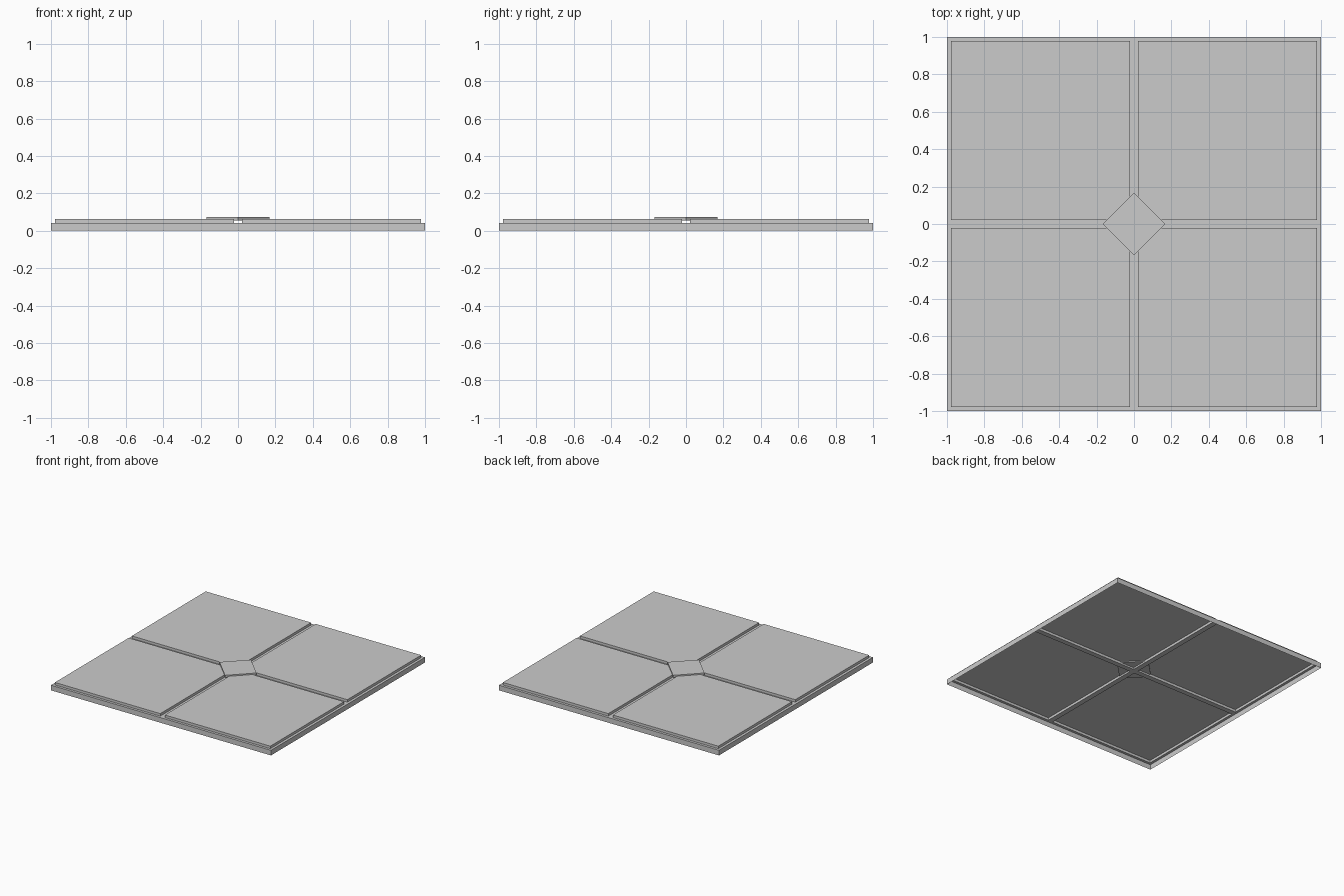
import bpy

if "Cube" in bpy.data.objects:
    bpy.data.objects.remove(bpy.data.objects["Cube"])

EDGE, OUT, GAP = 1.0, 0.979, 0.021            # plate edge, panel outer and inner limits
BASE_Z, PANEL_Z = 0.042, 0.0625               # plate top and panel top
DIAMOND_R, DIAMOND_LOW, DIAMOND_TOP = 0.168, 0.056, 0.073

grey = bpy.data.materials.new("stone grey")
grey.diffuse_color = (0.6, 0.6, 0.6, 1)
grey.use_nodes = True
grey.node_tree.nodes["Principled BSDF"].inputs["Base Color"].default_value = grey.diffuse_color


def add_object(name, verts, faces):
    mesh = bpy.data.meshes.new(name)
    mesh.from_pydata(verts, [], faces)
    mesh.materials.append(grey)
    obj = bpy.data.objects.new(name, mesh)
    bpy.context.collection.objects.link(obj)
    return obj


def cap(name, outline, z0, z1, closed=False):
    """Side walls and a top over an outline, with an optional bottom."""
    n = len(outline)
    verts = [(x, y, z) for z in (z0, z1) for x, y in outline]
    faces = [(i, (i + 1) % n, n + (i + 1) % n, n + i) for i in range(n)]
    faces.append(tuple(range(n, 2 * n)))
    if closed:
        faces.append(tuple(reversed(range(n))))
    return add_object(name, verts, faces)


# Base plate: thin open-bottomed tray whose top is a border and a cross of grooves
cuts = [-EDGE, -OUT, -GAP, GAP, OUT, EDGE]
n = len(cuts)
verts = [(x, y, BASE_Z) for y in cuts for x in cuts]
faces = [(j * n + i, j * n + i + 1, (j + 1) * n + i + 1, (j + 1) * n + i)
         for j in range(n - 1) for i in range(n - 1)
         if not (i in (1, 3) and j in (1, 3))]
# Skirt walls around the plate
ring = ([(i, 0) for i in range(n - 1)] + [(n - 1, j) for j in range(n - 1)]
        + [(i, n - 1) for i in range(n - 1, 0, -1)] + [(0, j) for j in range(n - 1, 0, -1)])
start = len(verts)
verts += [(cuts[i], cuts[j], 0) for i, j in ring]
for k, (i, j) in enumerate(ring):
    k2 = (k + 1) % len(ring)
    i2, j2 = ring[k2]
    faces.append((start + k, start + k2, j2 * n + i2, j * n + i))
add_object("base_plate", verts, faces)

# Four raised square panels, open underneath
for side_x, x0, x1 in (("left", -OUT, -GAP), ("right", GAP, OUT)):
    for side_y, y0, y1 in (("front", -OUT, -GAP), ("back", GAP, OUT)):
        cap(f"{side_y}_{side_x}_panel", [(x0, y0), (x1, y0), (x1, y1), (x0, y1)],
            BASE_Z, PANEL_Z)

# Diamond tile over the crossing
r = DIAMOND_R
cap("centre_diamond", [(0, -r), (r, 0), (0, r), (-r, 0)], DIAMOND_LOW, DIAMOND_TOP, True)
